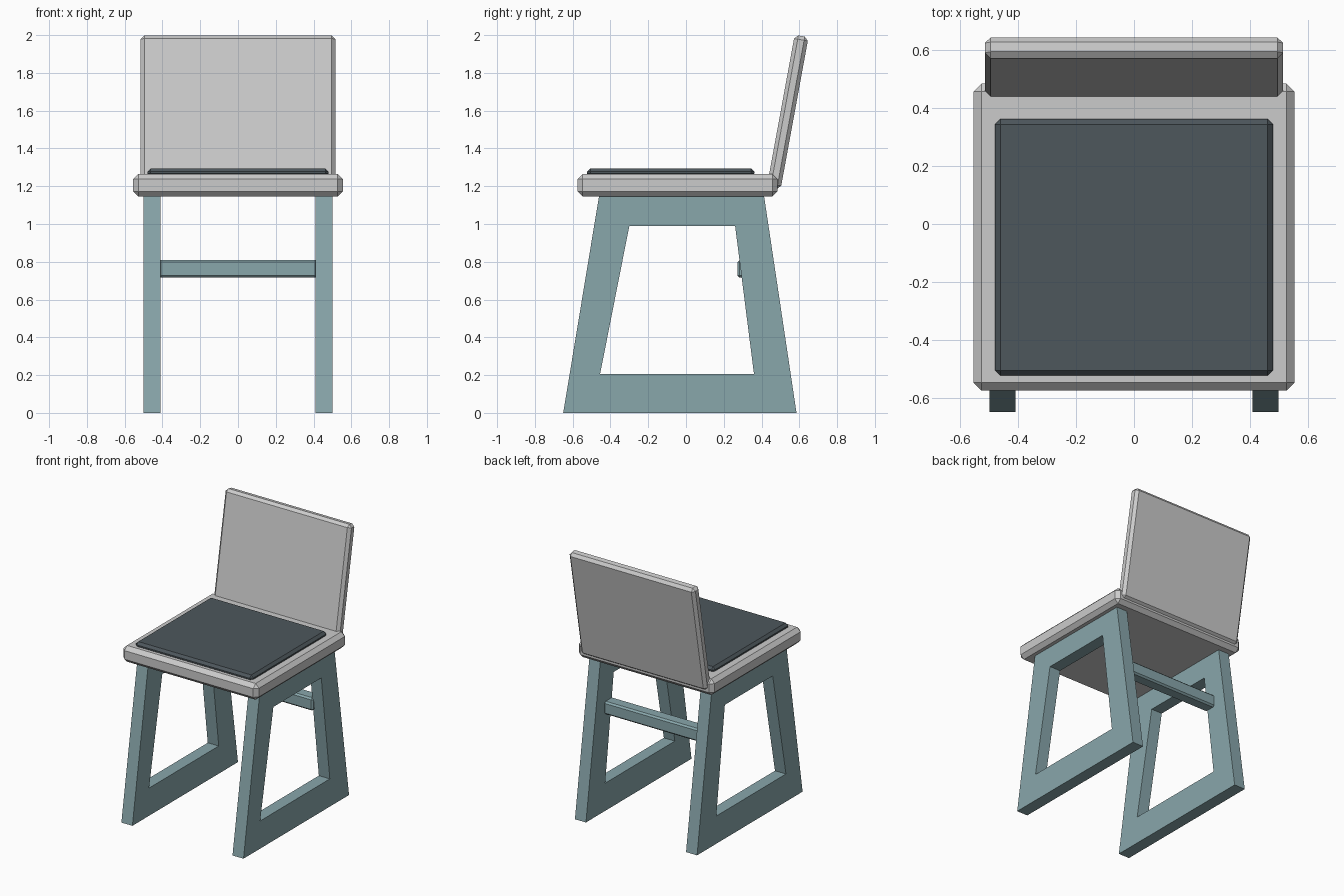
import bpy, bmesh, math

if "Cube" in bpy.data.objects:
    bpy.data.objects.remove(bpy.data.objects["Cube"])


def material(name, rgb):
    m = bpy.data.materials.new(name)
    m.diffuse_color = (*rgb, 1)
    m.use_nodes = True
    m.node_tree.nodes["Principled BSDF"].inputs["Base Color"].default_value = m.diffuse_color
    return m


def finish(name, bm, mat=None):
    bmesh.ops.recalc_face_normals(bm, faces=bm.faces)
    me = bpy.data.meshes.new(name)
    bm.to_mesh(me)
    bm.free()
    ob = bpy.data.objects.new(name, me)
    bpy.context.collection.objects.link(ob)
    if mat:
        me.materials.append(mat)
    return ob


def chamfered_box(name, centre, size, chamfer, mat=None, tilt=0):
    bm = bmesh.new()
    bmesh.ops.create_cube(bm, size=1)
    bmesh.ops.scale(bm, vec=size, verts=bm.verts)
    bmesh.ops.bevel(bm, geom=bm.edges[:], offset=chamfer, segments=1,
                    affect='EDGES', profile=0.5)
    ob = finish(name, bm, mat)
    ob.location = centre
    ob.rotation_euler.x = math.radians(tilt)
    return ob


def leg_frame(name, x0, x1, outer, inner, mat):
    # ring of quads between the outer and inner outline, extruded across x
    bm = bmesh.new()
    o = [bm.verts.new((x0, y, z)) for y, z in outer]
    i = [bm.verts.new((x0, y, z)) for y, z in inner]
    n = len(o)
    for k in range(n):
        j = (k + 1) % n
        bm.faces.new((o[k], o[j], i[j], i[k]))
    ext = bmesh.ops.extrude_face_region(bm, geom=bm.faces[:], use_keep_orig=True)
    moved = [g for g in ext['geom'] if isinstance(g, bmesh.types.BMVert)]
    bmesh.ops.translate(bm, verts=moved, vec=(x1 - x0, 0, 0))
    return finish(name, bm, mat)


blue = material("blue_grey_paint", (0.25, 0.385, 0.41))
dark = material("dark_fabric", (0.075, 0.095, 0.107))

# seat, pad and leaning backrest
chamfered_box("seat", (0, -0.045, 1.205), (1.11, 1.06, 0.12), 0.028)
chamfered_box("seat_pad", (0, -0.081, 1.272), (0.96, 0.886, 0.046), 0.018, dark)
chamfered_box("backrest", (0, 0.538, 1.592), (1.03, 0.074, 0.82), 0.02, tilt=-10.4)

# trapezoid leg frames on both sides
outer = [(-0.65, 0), (0.585, 0), (0.413, 1.15), (-0.46, 1.15)]
inner = [(-0.455, 0.205), (0.36, 0.205), (0.26, 0.99), (-0.30, 0.99)]
for side, s in (("right", 1), ("left", -1)):
    leg_frame(side + "_leg_frame", s * 0.41, s * 0.50, outer, inner, blue)

# rear crossbar
chamfered_box("crossbar", (0, 0.32, 0.763), (0.84, 0.095, 0.095), 0.012, blue)
